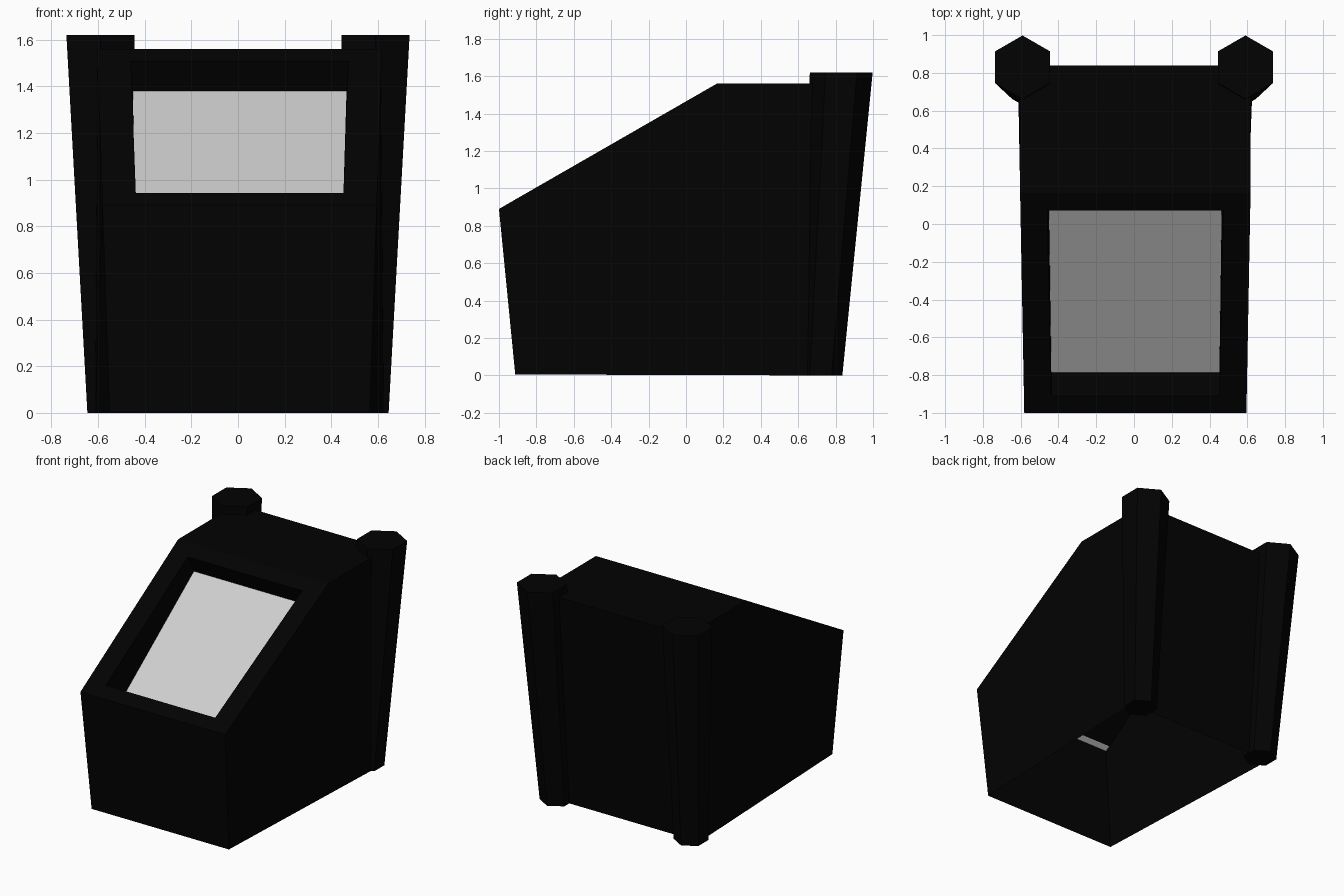
import bpy, bmesh, math
from mathutils import Vector

cube = bpy.data.objects.get("Cube")
if cube:
    bpy.data.objects.remove(cube, do_unlink=True)

SHIFT = 0.007  # casing sits a touch to the left of the posts' midline


def make_material(name, value):
    mat = bpy.data.materials.new(name)
    mat.use_nodes = True
    color = (value, value, value, 1)
    mat.diffuse_color = color
    mat.node_tree.nodes["Principled BSDF"].inputs["Base Color"].default_value = color
    return mat


def finish(bm, name, mat):
    mesh = bpy.data.meshes.new(name)
    bm.to_mesh(mesh)
    bm.free()
    mesh.materials.append(mat)
    obj = bpy.data.objects.new(name, mesh)
    bpy.context.collection.objects.link(obj)
    return obj


def pair(bm, row):
    """Right and left vertex of a row given as (half width, y, z)."""
    return [bm.verts.new((SHIFT + s * row[0], row[1], row[2])) for s in (-1, 1)]


def loop(bottom, top):
    return [bottom[0], bottom[1], top[1], top[0]]


black = make_material("black casing", 0.0007)
pale = make_material("pale grey screen", 0.62)

# Recess floor, tilted more steeply than the slope
floor_low, floor_high = Vector((0.445, -0.785, 0.718)), Vector((0.458, 0.135, 1.375))

# Casing: thin shell, open underneath, with a recess in the slope
bm = bmesh.new()
rows = [pair(bm, r) for r in ((0.558, -0.913, 0.005), (0.588, -1, 0.89), (0.61, 0.165, 1.56),
                              (0.61, 0.84, 1.56), (0.62, 0.72, 0))]
for i in (0, 2, 3):
    (a, b), (c, d) = rows[i], rows[i + 1]
    bm.faces.new((a, b, d, c))
bm.faces.new([r[1] for r in rows][::-1])
bm.faces.new([r[0] for r in rows])
outer = loop(rows[1], rows[2])
opening = loop(pair(bm, (0.445, -0.91, 0.942)), pair(bm, (0.466, 0.072, 1.506)))
inner = loop(pair(bm, floor_low), pair(bm, floor_high))
for big, small in ((outer, opening), (opening, inner)):
    for i in range(4):
        j = (i + 1) % 4
        bm.faces.new((big[i], big[j], small[j], small[i]))
bm.faces.new(inner)
bm.normal_update()
# Make the two side walls face outwards
for f in bm.faces:
    if len(f.verts) == 5 and f.normal.x * f.calc_center_median().x < 0:
        f.normal_flip()
finish(bm, "casing", black)

# Screen lying on the recess floor, its lower edge running past the recess
bm = bmesh.new()
run = (floor_high - floor_low).normalized()
lift = Vector((0, -run.z, run.y)) * 0.005
bm.faces.new(loop(pair(bm, floor_low + lift - run * 0.045), pair(bm, floor_high + lift)))
finish(bm, "screen", pale)

# Tapered six-sided posts at the back corners
for name, side in (("left_back_post", 1), ("right_back_post", -1)):
    bm = bmesh.new()
    rings = []
    for cx, cy, z, r in ((0.545, 0.72, 0, 0.116), (0.59, 0.83, 1.62, 0.168)):
        angles = [math.radians(90 + 60 * k) for k in range(6)]
        rings.append([bm.verts.new((side * cx + r * math.cos(a),
                                    cy + r * math.sin(a), z)) for a in angles])
    low, high = rings
    for i in range(6):
        j = (i + 1) % 6
        bm.faces.new((low[i], low[j], high[j], high[i]))
    bm.faces.new(low[::-1])
    bm.faces.new(high)
    finish(bm, name, black)
